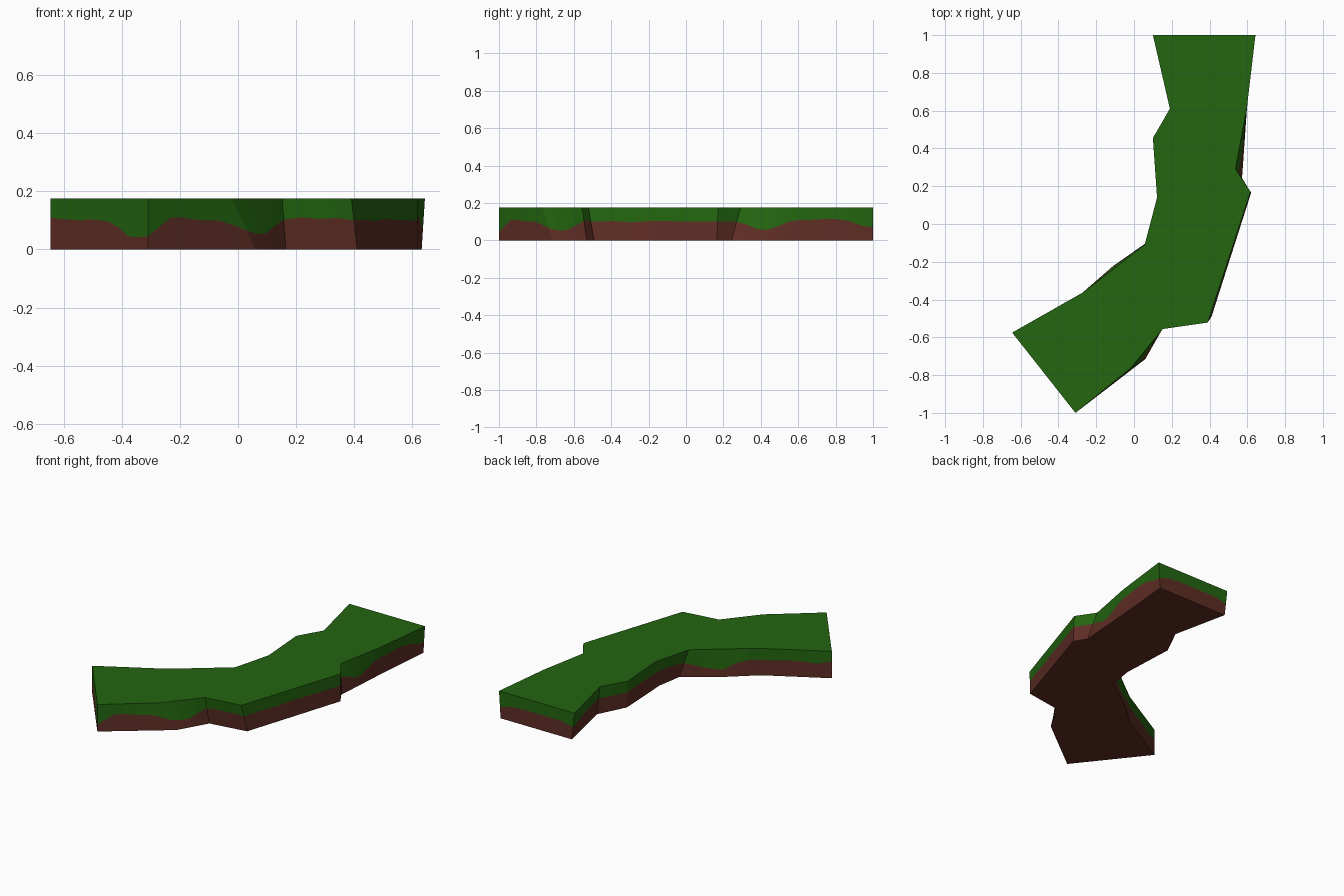
import bpy, bmesh
from mathutils import Vector

if "Cube" in bpy.data.objects:
    bpy.data.objects.remove(bpy.data.objects["Cube"])

H = 0.175  # slab height

# Corners counter-clockwise: top x, top y, bottom x, bottom y
CORNERS = [
    (-0.645, -0.575, -0.645, -0.575), (-0.31, -1.0, -0.31, -1.0),
    (-0.02, -0.765, 0.06, -0.715), (0.152, -0.556, 0.165, -0.53),
    (0.39, -0.522, 0.41, -0.492), (0.617, 0.172, 0.62, 0.165),
    (0.537, 0.292, 0.572, 0.243), (0.597, 0.61, 0.597, 0.6),
    (0.643, 1.0, 0.632, 1.0), (0.10, 1.0, 0.12, 1.0),
    (0.19, 0.61, 0.20, 0.63), (0.10, 0.455, 0.11, 0.45),
    (0.122, 0.14, 0.127, 0.09), (0.057, -0.108, 0.10, -0.075),
    (-0.11, -0.24, -0.11, -0.222), (-0.27, -0.362, -0.28, -0.37),
]

# Height in cm of the grass fringe, sampled evenly along each wall
FRINGE = [
    (11, 10.5, 10.3, 10, 10.4, 10, 9.5, 7.5, 4.5, 4.2),
    (4.5, 8, 11, 11, 10.3, 10, 10, 8.5),
    (6.5, 5.3, 5.5, 8), (10.2, 11, 10.5, 10.8),
    (10, 10.3, 9.8, 10.5, 10.2, 10), (10, 10),
    (10, 8.5, 6.2, 5.5, 7.5, 10), (11, 11, 11.4, 11.3, 10.5, 8),
    (7, 9.5, 10, 10, 10, 10), (8, 10), (10, 10), (10, 10.5, 10),
    (10, 10.4), (9, 6), (4.5, 8.5, 10), (10, 10, 10.5, 10, 9),
]


def flat_material(name, rgb):
    m = bpy.data.materials.new(name)
    m.diffuse_color = (*rgb, 1)
    m.use_nodes = True
    m.node_tree.nodes["Principled BSDF"].inputs["Base Color"].default_value = m.diffuse_color
    return m


grass = flat_material("grass green", (0.017, 0.132, 0.005))
dirt = flat_material("dirt brown", (0.115, 0.027, 0.018))

bm = bmesh.new()
columns = []
for i, heights in enumerate(FRINGE):
    a, b = CORNERS[i], CORNERS[(i + 1) % len(CORNERS)]
    for k, h in enumerate(heights):
        c = [p + (q - p) * k / len(heights) for p, q in zip(a, b)]
        top, low = Vector((c[0], c[1], H)), Vector((c[2], c[3], 0))
        mid = low.lerp(top, h / 100 / H)
        columns.append([bm.verts.new(p) for p in (low, mid, top)])

# Side walls: dirt below the fringe, grass above it
for c, d in zip(columns, columns[1:] + columns[:1]):
    bm.faces.new((c[0], d[0], d[1], c[1])).material_index = 1
    bm.faces.new((c[1], d[1], d[2], c[2])).material_index = 0

# Flat grass top and dirt underside
top_face = bm.faces.new([c[2] for c in columns])
low_face = bm.faces.new([c[0] for c in reversed(columns)])
low_face.material_index = 1
bmesh.ops.triangulate(bm, faces=[top_face, low_face])

me = bpy.data.meshes.new("grass_ledge")
bm.to_mesh(me)
bm.free()
me.materials.append(grass)
me.materials.append(dirt)
bpy.context.collection.objects.link(bpy.data.objects.new("grass_ledge", me))
